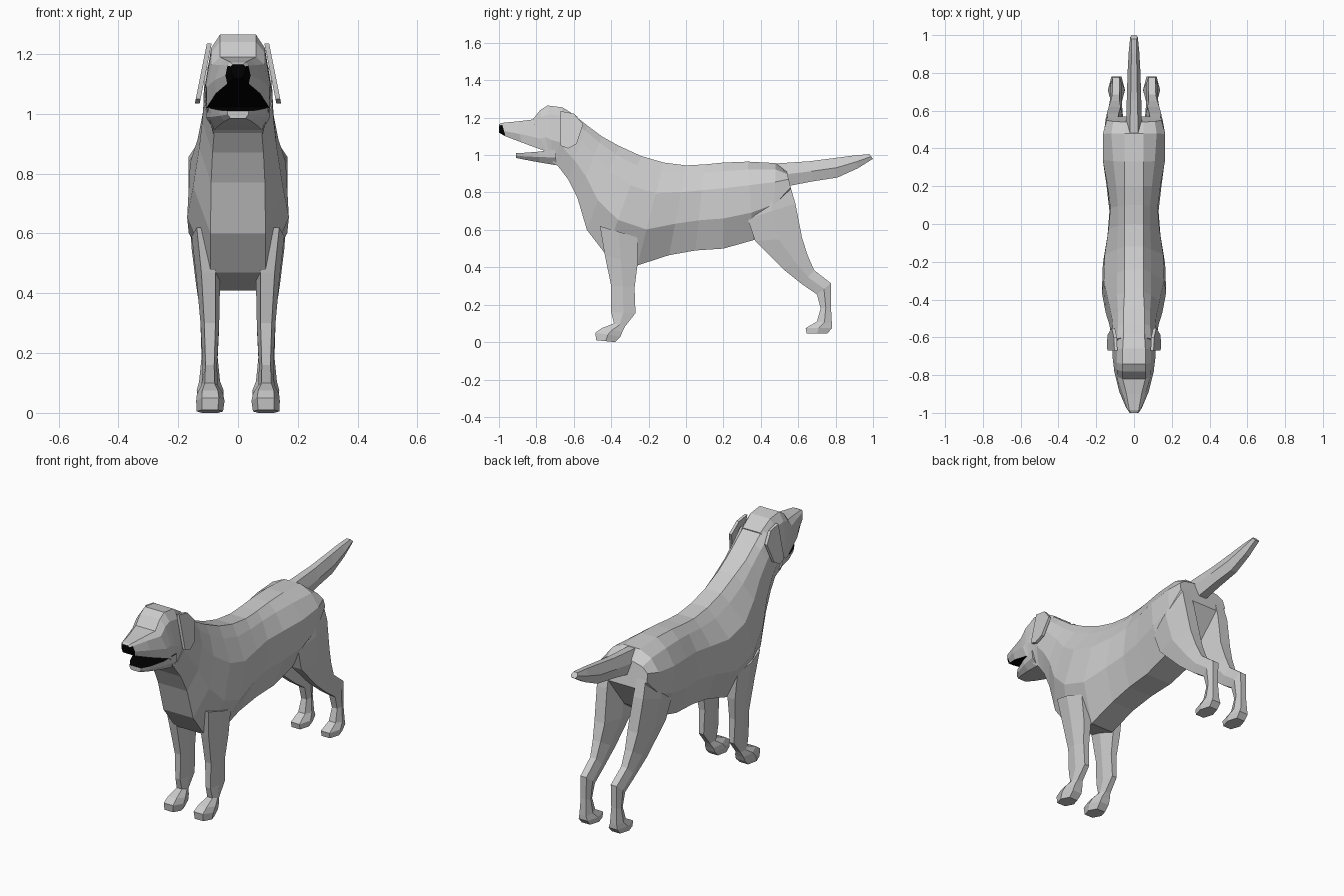
import bpy, bmesh


def material(name, v):
    m = bpy.data.materials.new(name)
    m.diffuse_color = (v, v, v, 1)
    return m


GREY = material("grey coat", 0.6)
BLACK = material("black", 0.0)


def loft(name, rings, black=None):
    """Skin a list of equal-sized point rings, cap both ends, flat shaded."""
    bm = bmesh.new()
    vs = [[bm.verts.new(p) for p in r] for r in rings]
    n = len(vs[0])
    for a, b in zip(vs, vs[1:]):
        for i in range(n):
            j = (i + 1) % n
            bm.faces.new((a[i], a[j], b[j], b[i]))
    bm.faces.new(vs[0])
    bm.faces.new(vs[-1])
    bmesh.ops.recalc_face_normals(bm, faces=bm.faces)
    bm.normal_update()
    if black:
        for f in bm.faces:
            f.material_index = int(black(f.calc_center_median(), f.normal))
    me = bpy.data.meshes.new(name)
    bm.to_mesh(me)
    bm.free()
    me.materials.append(GREY)
    me.materials.append(BLACK)
    ob = bpy.data.objects.new(name, me)
    bpy.context.collection.objects.link(ob)
    return ob


def section(yt, zt, yb, zb, widths, fractions):
    """Symmetric slanted cross-section from a top point to a bottom point."""
    half = [(w, yt + (yb - yt) * f, zt + (zb - zt) * f)
            for w, f in zip(widths, fractions)]
    return half + [(-x, y, z) for x, y, z in reversed(half)]


def leg_ring(yf, zf, yb, zb, xi, xo, side):
    """Six-sided leg section between a front and a back point."""
    c = (xo - xi) * 0.2
    pts = [(xi + c, 0), (xo - c, 0), (xo, .5), (xo - c, 1), (xi + c, 1), (xi, .5)]
    return [(side * x, yf + (yb - yf) * t, zf + (zb - zf) * t) for x, t in pts]


# trunk and neck: top y, z, bottom y, z, half widths from top to bottom
FR = (0, .1, .3, .65, 1)
trunk = [
    (-.60, 1.215, -.68, .935, (.055, .09, .112, .115, .08)),
    (-.53, 1.16, -.63, .87, (.055, .085, .112, .12, .085)),
    (-.45, 1.10, -.58, .77, (.055, .085, .118, .13, .09)),
    (-.36, 1.05, -.53, .60, (.05, .09, .135, .15, .092)),
    (-.24, .995, -.43, .47, (.05, .09, .16, .17, .092)),
    (-.12, .96, -.26, .41, (.05, .09, .155, .165, .07)),
    (0, .945, -.09, .465, (.05, .085, .135, .14, .07)),
    (.10, .95, .05, .49, (.05, .085, .125, .13, .075)),
    (.20, .96, .20, .50, (.05, .095, .14, .145, .08)),
    (.33, .965, .36, .545, (.05, .11, .165, .165, .085)),
    (.48, .957, .47, .62, (.05, .12, .165, .16, .08)),
    (.54, .91, .57, .78, (.05, .11, .145, .15, .08)),
]
loft("body", [section(*s, FR) for s in trunk])

# upper head, with black nose tip and roof of mouth
HF = (0, .15, .6, 1)
head = [
    (-1.0, 1.165, -1.0, 1.12, (.018, .024, .022, .014)),
    (-.985, 1.172, -.965, 1.10, (.025, .035, .042, .036)),
    (-.90, 1.18, -.88, 1.068, (.04, .06, .078, .074)),
    (-.82, 1.19, -.75, 1.02, (.06, .088, .105, .105)),
    (-.78, 1.24, -.73, 1.0, (.06, .09, .108, .10)),
    (-.74, 1.265, -.71, .96, (.06, .09, .112, .09)),
    (-.66, 1.255, -.69, .945, (.06, .09, .115, .085)),
    (-.58, 1.205, -.66, .92, (.055, .085, .115, .08)),
]
loft("head", [section(*s, HF) for s in head],
     lambda c, n: (c.y < -.972 and n.z < .5) or (c.y < -.76 and n.z < -.6))

# lower jaw with black inside
jaw = [
    (-.91, 1.01, -.91, .985, (.035, .035, .025)),
    (-.87, 1.012, -.86, .975, (.062, .06, .045)),
    (-.79, 1.018, -.78, .96, (.092, .09, .065)),
    (-.70, 1.03, -.69, .945, (.108, .107, .08)),
]
loft("lower_jaw", [section(*s, (0, .5, 1)) for s in jaw],
     lambda c, n: n.z > .8)

# tail
tail = [
    (.48, .955, .55, .835, (.022, .042, .025)),
    (.66, .967, .68, .86, (.018, .038, .022)),
    (.80, .985, .81, .88, (.015, .034, .018)),
    (.90, .998, .92, .93, (.014, .028, .015)),
    (.98, 1.005, 1.0, .98, (.012, .02, .012)),
]
loft("tail", [section(*s, (0, .5, 1)) for s in tail])

# legs: front y, z, back y, z, inner x, outer x
front_leg = [
    (-.46, .62, -.26, .56, .07, .155),
    (-.435, .47, -.26, .41, .06, .138),
    (-.40, .30, -.275, .29, .063, .125),
    (-.40, .16, -.27, .155, .07, .118),
    (-.385, .10, -.325, .085, .068, .122),
    (-.45, .075, -.34, .055, .05, .137),
    (-.485, .05, -.35, .03, .045, .14),
    (-.48, .01, -.38, 0, .05, .138),
]
hind_leg = [
    (.36, .82, .55, .86, .07, .155),
    (.33, .66, .585, .74, .06, .165),
    (.37, .54, .62, .56, .05, .155),
    (.52, .39, .65, .465, .06, .14),
    (.62, .31, .685, .385, .065, .128),
    (.70, .255, .775, .315, .063, .125),
    (.72, .18, .775, .19, .068, .122),
    (.70, .11, .78, .10, .06, .13),
    (.64, .075, .78, .075, .048, .138),
    (.645, .045, .755, .045, .05, .136),
]
# ear outline: y, z (hangs outwards as it drops)
ear = [(-.67, 1.235), (-.60, 1.222), (-.55, 1.165), (-.585, 1.06),
       (-.63, 1.035), (-.67, 1.05)]
for side, word in ((1, "right"), (-1, "left")):
    loft("front_leg_" + word, [leg_ring(*r, side) for r in front_leg])
    loft("hind_leg_" + word, [leg_ring(*r, side) for r in hind_leg])
    loft("ear_" + word, [[(side * (.10 + (1.235 - z) * .2 + t), y, z)
                          for y, z in ear] for t in (-.012, .004)])
